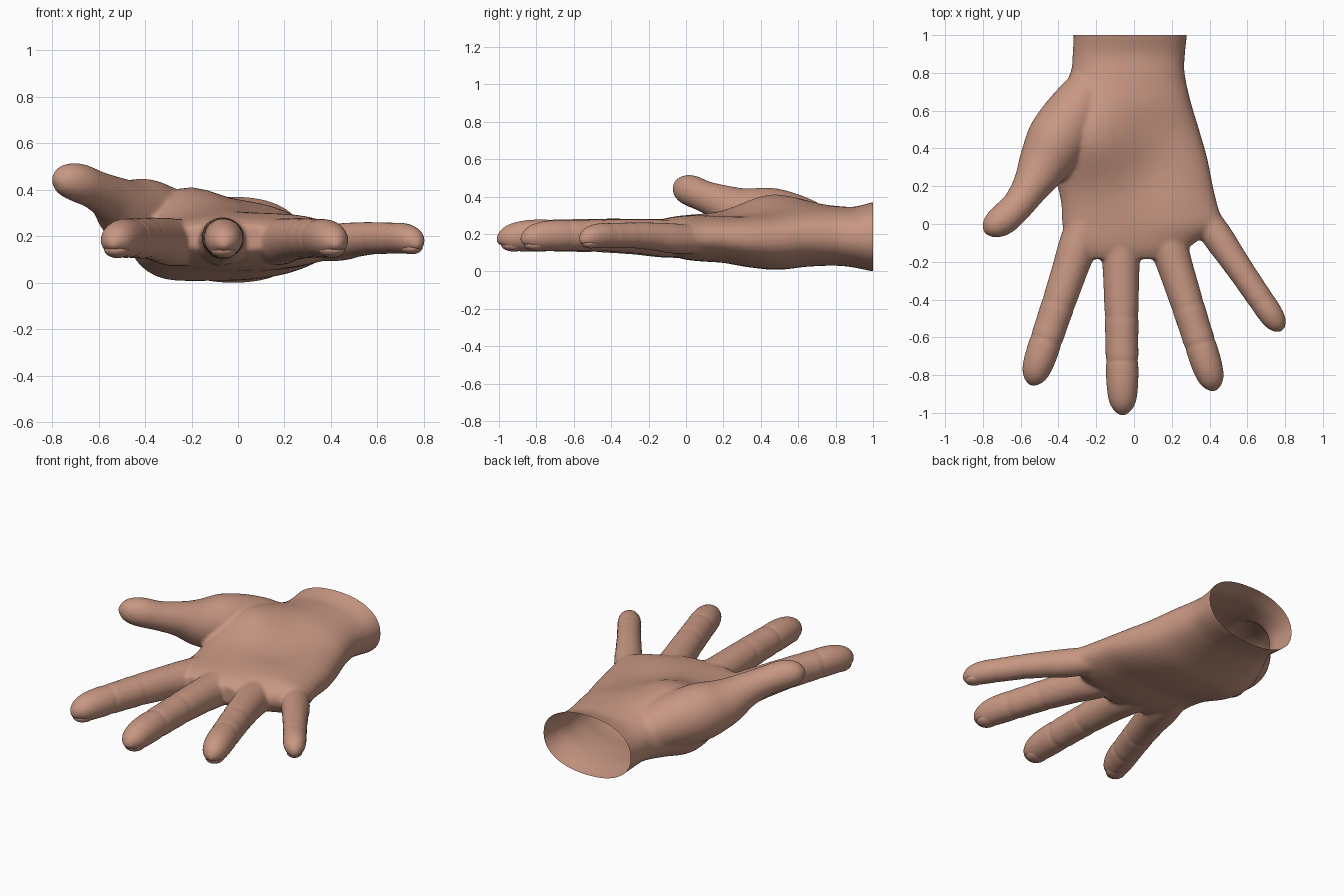
import bpy, bmesh, math
from mathutils import Vector

cube = bpy.data.objects.get("Cube")
if cube:
    bpy.data.objects.remove(cube, do_unlink=True)

skin = bpy.data.materials.new("skin")
skin.use_nodes = True
skin.diffuse_color = (0.58, 0.31, 0.225, 1)
skin.node_tree.nodes["Principled BSDF"].inputs["Base Color"].default_value = (0.58, 0.31, 0.225, 1)

SIDES = 40
UP = Vector((0, 0, 1))


def resample(keys, steps=5):
    """Smooth curve through key tuples."""
    out = []
    for i in range(len(keys) - 1):
        a, b, c, d = (keys[max(0, min(len(keys) - 1, i + k))] for k in (-1, 0, 1, 2))
        for s in range(steps):
            t = s / steps
            out.append([q + t / 2 * (r - p + t * (2 * p - 5 * q + 4 * r - e + t * (3 * (q - r) + e - p)))
                        for p, q, r, e in zip(a, b, c, d)])
    out.append(list(keys[-1]))
    return out


def loft(bm, keys, axis=None, power=2.0, relief=None):
    """Closed tube through keys of (x, y, z, half width, half height)."""
    path = resample(keys)
    rings = []
    for i, (x, y, z, w, h) in enumerate(path):
        ahead, behind = path[min(i + 1, len(path) - 1)], path[max(i - 1, 0)]
        tangent = axis or (Vector(ahead[:3]) - Vector(behind[:3])).normalized()
        side = tangent.cross(UP).normalized()
        up = side.cross(tangent)
        ring = []
        for k in range(SIDES):
            a = 2 * math.pi * k / SIDES
            c, s = math.cos(a), math.sin(a)
            p = Vector((x, y, z))
            p += side * math.copysign(abs(c) ** (2 / power), c) * max(w, 0.002)
            p += up * math.copysign(abs(s) ** (2 / power), s) * max(h, 0.002)
            if relief:
                p.z += relief(p, s)
            ring.append(bm.verts.new(p))
        rings.append(ring)
    for r0, r1 in zip(rings, rings[1:]):
        for k in range(SIDES):
            n = (k + 1) % SIDES
            bm.faces.new((r0[k], r0[n], r1[n], r1[k]))
    bm.faces.new(rings[0])
    bm.faces.new(rings[-1])


def finish(bm, name):
    bmesh.ops.recalc_face_normals(bm, faces=bm.faces)
    mesh = bpy.data.meshes.new(name)
    bm.to_mesh(mesh)
    bm.free()
    mesh.materials.append(skin)
    obj = bpy.data.objects.new(name, mesh)
    bpy.context.collection.objects.link(obj)
    for f in mesh.polygons:
        f.use_smooth = True
    return obj


def bump(p, x, y, wide, deep):
    return math.exp(-((p.x - x) / wide) ** 2 - ((p.y - y) / deep) ** 2)


def palm_relief(p, s):
    """Raised thumb muscle and hollow on top, fuller thumb side underneath."""
    if s > 0:
        return s * (.1 * bump(p, -.27, .45, .23, .22) - .025 * bump(p, .1, .3, .14, .2))
    return s * .035 * bump(p, -.38, .45, .16, .2)


bm = bmesh.new()

# Palm and wrist: y, left edge, right edge, bottom, top
palm = [(1.06, -.32, .28, 0, .38), (1.0, -.32, .28, 0, .37), (.9, -.325, .27, .02, .345),
        (.8, -.337, .268, .03, .347), (.65, -.41, .3, .025, .35), (.5, -.46, .345, .01, .335),
        (.35, -.45, .388, .02, .325), (.2, -.405, .418, .045, .315), (.1, -.385, .442, .052, .31),
        (0, -.38, .46, .062, .302), (-.08, -.36, .35, .085, .29), (-.14, -.33, .27, .105, .275),
        (-.185, -.28, .2, .14, .25)]
loft(bm, [((l + r) / 2, y, (b + t) / 2, (r - l) / 2, (t - b) / 2) for y, l, r, b, t in palm],
     axis=Vector((0, -1, 0)), power=2.25, relief=palm_relief)

# Thumb with the muscle at its base: x, y, z, radius
thumb = [(-.2, .8, .19, .09), (-.28, .64, .24, .145), (-.395, .46, .28, .165), (-.475, .32, .31, .138),
         (-.545, .2, .362, .1), (-.615, .1, .4, .084), (-.68, .035, .428, .084),
         (-.73, -.002, .44, .075), (-.768, -.028, .446, .053), (-.792, -.045, .449, .012)]
loft(bm, [(x, y, z, r, r) for x, y, z, r in thumb])

# Fingers: base, tip, radius
fingers = {"index": ((-.292, -.1), (-.54, -.838), .086), "middle": ((-.07, -.1), (-.06, -.998), .087),
           "ring": ((.178, -.1), (.425, -.868), .084), "little": ((.445, -.07), (.775, -.552), .068)}
# Position along finger, radius factor, drop; dips are the joint creases
shape = [(-.3, 1.12, .022), (0, 1.19, .016), (.2, 1.1, .006), (.41, 1.03, 0), (.435, .96, 0), (.46, 1.03, 0),
         (.58, 1.0, 0), (.67, 1.0, 0), (.695, .93, 0), (.72, .99, 0), (.83, .97, .002),
         (.91, .88, .01), (.96, .71, .023), (.99, .43, .038), (1, .1, .05)]
for base, tip, r in fingers.values():
    b, t = Vector((*base, .192)), Vector((*tip, .192))
    loft(bm, [(*(b.lerp(t, f) - UP * drop), r * k, r * k) for f, k, drop in shape])

# Fuse everything into one skin, then cut the wrist open
hand = finish(bm, "hand")
remesh = hand.modifiers.new("fuse", 'REMESH')
remesh.mode = 'VOXEL'
remesh.voxel_size = .0105
smooth = hand.modifiers.new("soften", 'SMOOTH')
smooth.factor, smooth.iterations = .5, 8
bpy.context.view_layer.update()
fused = bpy.data.meshes.new_from_object(hand.evaluated_get(bpy.context.evaluated_depsgraph_get()))
hand.modifiers.clear()
bm = bmesh.new()
bm.from_mesh(fused)
bmesh.ops.bisect_plane(bm, geom=bm.verts[:] + bm.edges[:] + bm.faces[:], plane_co=(0, 1, 0),
                       plane_no=(0, 1, 0), clear_outer=True)
bm.to_mesh(hand.data)
bm.free()
for f in hand.data.polygons:
    f.use_smooth = True


# Nails: flattened domes lying along each finger
def nail(name, centre, along, normal, size):
    along = along.normalized()
    side = along.cross(normal).normalized()
    normal = side.cross(along)
    bm = bmesh.new()
    bmesh.ops.create_uvsphere(bm, u_segments=24, v_segments=12, radius=1)
    for v in bm.verts:
        c = v.co.copy()
        v.co = centre + along * c.x * size * .8 + side * c.y * size * .66 + normal * c.z * size * .4
    finish(bm, name)


for name, (base, tip, r) in fingers.items():
    b, t = Vector((*base, .192)), Vector((*tip, .192))
    nail(name + "_nail", b.lerp(t, .912) - UP * (.008 + r * .5), t - b, -UP, r)
nail("thumb_nail", Vector((-.744, .022, .455)), Vector((-.75, -.6, .16)), Vector((-.5, .75, .35)), .075)
